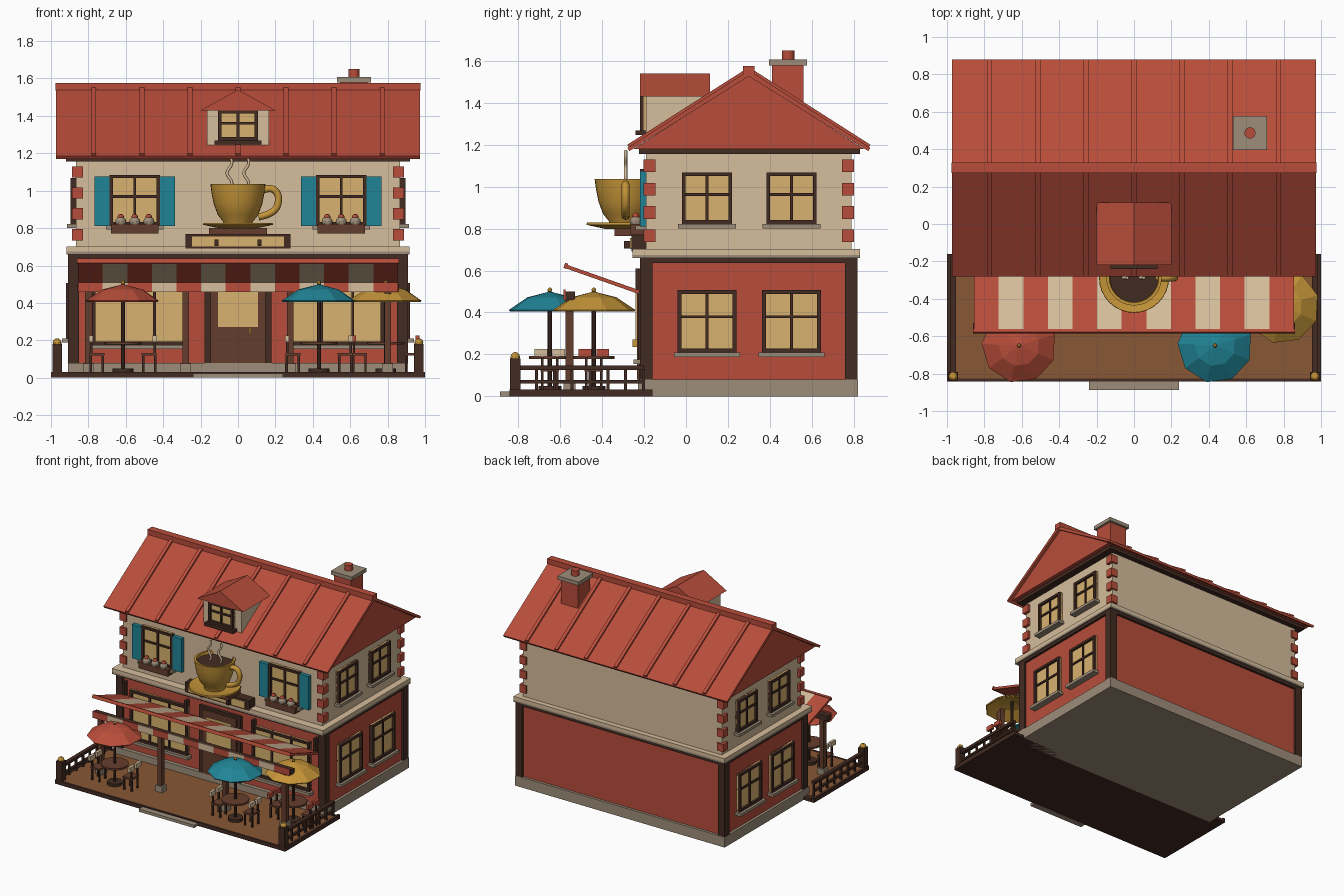
import bpy, bmesh, math
from mathutils import Matrix, Vector

cube = bpy.data.objects.get("Cube")
if cube:
    bpy.data.objects.remove(cube, do_unlink=True)


def material(name, *rgb):
    mat = bpy.data.materials.new(name)
    mat.use_nodes = True
    mat.diffuse_color = (*rgb, 1)
    mat.node_tree.nodes["Principled BSDF"].inputs["Base Color"].default_value = (*rgb, 1)
    return mat


red = material("brick red", .48, .075, .043)
beige = material("cream plaster", .67, .51, .33)
stone = material("grey stone", .34, .27, .195)
dark = material("dark timber", .055, .024, .016)
wood = material("deck wood", .25, .095, .033)
walnut = material("walnut", .13, .047, .026)
glow = material("lit glass", .70, .45, .16)
teal = material("teal paint", .015, .235, .31)
gold = material("golden yellow", .56, .30, .04)

IDENTITY = Matrix.Identity(4)


def finish(name, bm, mat, smooth=False):
    bmesh.ops.recalc_face_normals(bm, faces=bm.faces)
    mesh = bpy.data.meshes.new(name)
    bm.to_mesh(mesh)
    bm.free()
    mesh.materials.append(mat)
    obj = bpy.data.objects.new(name, mesh)
    bpy.context.collection.objects.link(obj)
    if smooth:
        bpy.ops.object.select_all(action="DESELECT")
        obj.select_set(True)
        bpy.context.view_layer.objects.active = obj
        bpy.ops.object.shade_smooth_by_angle()
    return obj


def boxes(name, mat, items, frame=IDENTITY):
    """Each item is x0, x1, y0, y1, z0, z1."""
    bm = bmesh.new()
    for x0, x1, y0, y1, z0, z1 in items:
        place = Matrix.Translation(((x0 + x1) / 2, (y0 + y1) / 2, (z0 + z1) / 2))
        size = Matrix.Diagonal((abs(x1 - x0), abs(y1 - y0), abs(z1 - z0), 1))
        bmesh.ops.create_cube(bm, size=1, matrix=frame @ place @ size)
    return finish(name, bm, mat)


def prism(name, mat, outline, start, end, axis="x"):
    bm = bmesh.new()
    point = (lambda d, a, b: (d, a, b)) if axis == "x" else (lambda d, a, b: (a, d, b))
    rings = [[bm.verts.new(point(d, a, b)) for a, b in outline] for d in (start, end)]
    for ring in rings:
        bm.faces.new(ring)
    for i in range(len(outline)):
        j = (i + 1) % len(outline)
        bm.faces.new((rings[0][i], rings[0][j], rings[1][j], rings[1][i]))
    return finish(name, bm, mat)


def lathe(name, mat, profile, spot, sides=16, smooth=True, turn=0):
    bm = bmesh.new()
    rings = []
    for r, z in profile:
        angles = [turn + math.tau * k / sides for k in range(sides)]
        rings.append([bm.verts.new((spot[0] + r * math.cos(a), spot[1] + r * math.sin(a), z)) for a in angles])
    for low, high in zip(rings, rings[1:]):
        for i in range(sides):
            j = (i + 1) % sides
            bm.faces.new((low[i], low[j], high[j], high[i]))
    bmesh.ops.remove_doubles(bm, verts=bm.verts, dist=.0001)
    return finish(name, bm, mat, smooth)


def disc(name, mat, spot, radius, low, high, sides=16):
    return lathe(name, mat, [(0, low), (radius, low), (radius, high), (0, high)], spot, sides)


def ball(name, mat, spot, radius, z):
    arc = [math.pi * k / 6 for k in range(7)]
    return lathe(name, mat, [(radius * math.sin(a), z - radius * math.cos(a)) for a in arc], spot, 10)


def tube(name, mat, points, radius):
    curve = bpy.data.curves.new(name, "CURVE")
    curve.dimensions = "3D"
    curve.bevel_depth = radius
    curve.bevel_resolution = 2
    curve.use_fill_caps = True
    spline = curve.splines.new("NURBS")
    spline.points.add(len(points) - 1)
    for p, co in zip(spline.points, points):
        p.co = (*co, 1)
    spline.use_endpoint_u = True
    spline.resolution_u = 5
    curve.materials.append(mat)
    obj = bpy.data.objects.new(name, curve)
    bpy.context.collection.objects.link(obj)
    bpy.ops.object.select_all(action="DESELECT")
    obj.select_set(True)
    bpy.context.view_layer.objects.active = obj
    bpy.ops.object.convert(target="MESH")


def window(name, spot, width, low, high, turn=0, columns=2, crossbar=True, sill=stone):
    frame = Matrix.Translation(spot) @ Matrix.Rotation(turn, 4, "Z")
    w, t = width / 2, .018
    boxes(name + "_glass", glow, [(-w, w, -.012, 0, low, high)], frame)
    bars = [(-w, w, -.03, 0, z, z + t) for z in (low, high - t)]
    bars += [(x, x + t, -.03, 0, low, high) for x in (-w, w - t)]
    for k in range(1, columns):
        x = -w + width * k / columns
        bars.append((x - .007, x + .007, -.022, 0, low, high))
    if crossbar:
        z = low + (high - low) * .57
        bars.append((-w, w, -.022, 0, z - .007, z + .007))
    boxes(name + "_frame", dark, bars, frame)
    boxes(name + "_sill", sill, [(-w - .018, w + .018, -.05, 0, low - .022, low)], frame)


# House body
boxes("foundation", stone, [(-.91, .91, -.23, .82, 0, .08)])
boxes("lower_walls", red, [(-.89, .89, -.2, .8, .08, .65)])
boxes("corner_posts", dark, [(s * .85, s * .908, y, y + .06, .08, .65) for s in (-1, 1) for y in (-.22, .758)])
boxes("upper_beam", dark, [(-.908, .908, -.22, .818, .637, .66)])
boxes("floor_band", stone, [(-.917, .917, -.255, .83, .66, .675)])
boxes("floor_band_top", beige, [(-.917, .917, -.255, .83, .675, .703)])
boxes("upper_walls", beige, [(-.865, .865, -.19, .79, .7, 1.17)])
boxes("quoins", red, [(s * .83, s * .887, y, y + .057, z, z + .06)
                      for s in (-1, 1) for y in (-.203, .745) for z in (.735, .847, .958, 1.07)])
boxes("eaves", dark, [(-.92, .92, -.225, .83, 1.155, 1.185)])

# Main roof
prism("roof_core", red, [(-.25, 1.18), (.85, 1.18), (.3, 1.53)], -.95, .95)
slope = math.atan2(.37, .58)
for side, label in ((-1, "front"), (1, "back")):
    prism(label + "_roof_slab", red, [(.3, 1.555), (.3 + side * .58, 1.185),
                                      (.3 + side * .57, 1.17), (.3, 1.527)], -.973, .973)
    tilt = Matrix.Translation((0, .3, 1.555)) @ Matrix.Rotation(-side * slope, 4, "X")
    boxes(label + "_roof_ribs", red, [(k * .257 - .013, k * .257 + .013, 0, side * .68, -.01, .013)
                                      for k in range(-3, 4)], tilt)
boxes("ridge_cap", red, [(-.977, .977, .272, .328, 1.535, 1.577)])

# Chimney
boxes("chimney", red, [(.545, .695, .41, .56, 1.3, 1.58)])
boxes("chimney_cap", stone, [(.53, .712, .395, .577, 1.578, 1.607)])
disc("chimney_pot", red, (.62, .487), .03, 1.6, 1.65)

# Dormer
boxes("dormer", beige, [(-.165, .165, -.19, .1, 1.245, 1.44)])
prism("dormer_roof", red, [(-.2, 1.43), (.2, 1.43), (0, 1.54)], -.22, .115, "y")
window("dormer_window", (0, -.19, 0), .215, 1.268, 1.43, sill=dark)

# Side windows
for s, label in ((-1, "left"), (1, "right")):
    for i, y in enumerate((.1, .503)):
        window(f"side_upper_window_{label}_{i}", (s * .865, y, 0), .24, .822, 1.068, s * math.pi / 2)
        window(f"side_lower_window_{label}_{i}", (s * .89, y, 0), .28, .21, .507, s * math.pi / 2)

# Front windows, shutters and flower boxes
for s in (-1, 1):
    x = s * .552
    window("front_upper_window", (x, -.19, 0), .27, .815, 1.085)
    boxes("shutters", teal, [(x + d - .04, x + d + .04, -.22, -.19, .81, 1.075) for d in (-.176, .176)])
    boxes("flower_box", walnut, [(x - .128, x + .128, -.265, -.2, .772, .822)])
    for d in (-.075, 0, .075):
        ball("leaves", stone, (x + d, -.24), .03, .833)
        ball("blossom", red, (x + d, -.24), .018, .858)
    window("shop_window", (s * .53, -.2, 0), .5, .175, .56, columns=3, crossbar=False)

# Door
boxes("door_frame", dark, [(-.18, .18, -.225, -.2, .08, .6)])
boxes("door", walnut, [(-.147, .147, -.235, -.2, .08, .58)])
boxes("door_glass", glow, [(-.107, .107, -.24, -.2, .27, .53)])
boxes("door_handle", gold, [(.06, .07, -.255, -.23, .235, .27)])

# Striped awning rising outward, with hanging valance
angle = math.atan2(.125, .355)
lean = Matrix.Translation((0, -.22, .505)) @ Matrix.Rotation(-angle, 4, "X")
stripe = 1.71 / 13
for mat, label, first in ((red, "red", 0), (beige, "cream", 1)):
    edges = [-.855 + stripe * k for k in range(first, 13, 2)]
    boxes(f"awning_{label}_stripes", mat, [(x, x + stripe, -.376, 0, -.018, 0) for x in edges], lean)
    boxes(f"valance_{label}_stripes", mat, [(x, x + stripe, -.585, -.575, .458, .51) for x in edges])
boxes("awning_lip", red, [(-.86, .86, -.38, -.365, -.02, .006)], lean)
boxes("awning_beam", dark, [(-.86, .86, -.575, -.53, .46, .5)])
post_spots = (-.8, -.28, .28, .8)
boxes("awning_posts", walnut, [(x - .018, x + .018, -.575, -.537, .03, .47) for x in post_spots])
boxes("post_bases", stone, [(x - .03, x + .03, -.585, -.527, .02, .075) for x in post_spots])
boxes("awning_brackets", dark, [(x - .01, x + .01, -.24, -.2, .5, .61) for x in (-.83, -.29, .29, .83)])

# Deck, step and side railings
boxes("deck_rim", dark, [(-1, 1, -.842, -.16, 0, .022)])
boxes("deck_edges", dark, [(s * .98, s, -.842, -.16, .01, .032) for s in (-1, 1)] + [(-1, 1, -.842, -.825, .01, .03)])
boxes("deck_boards", wood, [(-.98, .98, -.825, -.2, .01, .028)])
boxes("front_step", stone, [(-.24, .24, -.888, -.84, 0, .022)])
for s in (-1, 1):
    boxes("railing_post", dark, [(s * .942, s * .992, -.84, -.79, .02, .18)])
    ball("post_finial", gold, (s * .967, -.815), .024, .187)
    boxes("railing", dark, [(s * .952, s * .982, -.8, -.2, .125, .146), (s * .957, s * .977, -.8, -.2, .062, .077)]
          + [(s * .96, s * .974, y, y + .014, .03, .13) for y in [-.72 + .085 * k for k in range(7)]])

# Cafe tables, parasols and chairs
for label, mat, x, y, cushion in (("red", red, -.615, -.65, beige), ("teal", teal, .433, -.65, beige),
                                  ("yellow", gold, .79, -.44, red)):
    lathe(label + "_parasol", mat, [(0, .5), (.11, .472), (.2, .412), (.195, .405), (.1, .455), (0, .475)],
          (x, y), 9, False, .3)
    disc(label + "_pole", dark, (x, y), .01, .03, .5, 8)
    ball(label + "_parasol_tip", gold, (x, y), .011, .508)
    disc(label + "_table_top", walnut, (x, y), .1, .178, .192)
    disc(label + "_table_foot", dark, (x, y), .055, .028, .05)
    for s in (-1, 1):
        c = x + s * .14
        back = c + s * .03
        boxes(label + "_chair_seat", walnut, [(c - .04, c + .04, y - .045, y + .045, .118, .132)])
        boxes(label + "_chair_legs", dark, [(c + a - .006, c + a + .006, y + b - .006, y + b + .006, .028, .12)
                                            for a in (-.032, .032) for b in (-.036, .036)]
              + [(back - .006, back + .006, y + b - .006, y + b + .006, .13, .2) for b in (-.036, .036)])
        boxes(label + "_chair_back", cushion, [(back - .011, back + .011, y + b - .03, y + b + .03, .19, .226)
                                               for b in (-.042, .042)])

# Shop sign with giant cup
boxes("sign_board", dark, [(-.28, .28, -.26, -.19, .69, .768)])
boxes("sign_panel", glow, [(-.245, .245, -.267, -.25, .703, .755)])
boxes("sign_lamps", dark, [(x - .011, x + .011, -.295, -.25, .705, .74) for x in (-.115, .115)])
boxes("cup_shelf", walnut, [(-.155, .155, -.34, -.19, .765, .8)])
middle = (0, -.288)
lathe("saucer", gold, [(0, .797), (.09, .797), (.187, .818), (.185, .828), (.09, .81), (0, .81)], middle, 32)
lathe("cup", gold, [(0, .81), (.075, .81), (.08, .835), (.108, .87), (.13, .93), (.142, .99), (.148, 1.037),
                    (.132, 1.037), (.122, .98), (0, .98)], middle, 32)
disc("coffee", dark, middle, .128, 1.0, 1.015, 32)
tube("cup_handle", gold, [(.125, -.288, 1.0), (.17, -.288, 1.02), (.215, -.288, 1.0), (.222, -.288, .93),
                          (.19, -.288, .875), (.11, -.288, .86)], .019)
for x in (-.045, .045):
    wave = [(x + .02 * math.sin(k * 1.5), -.288, 1.01 + .027 * k) for k in range(7)]
    tube("steam", beige, wave, .008)
